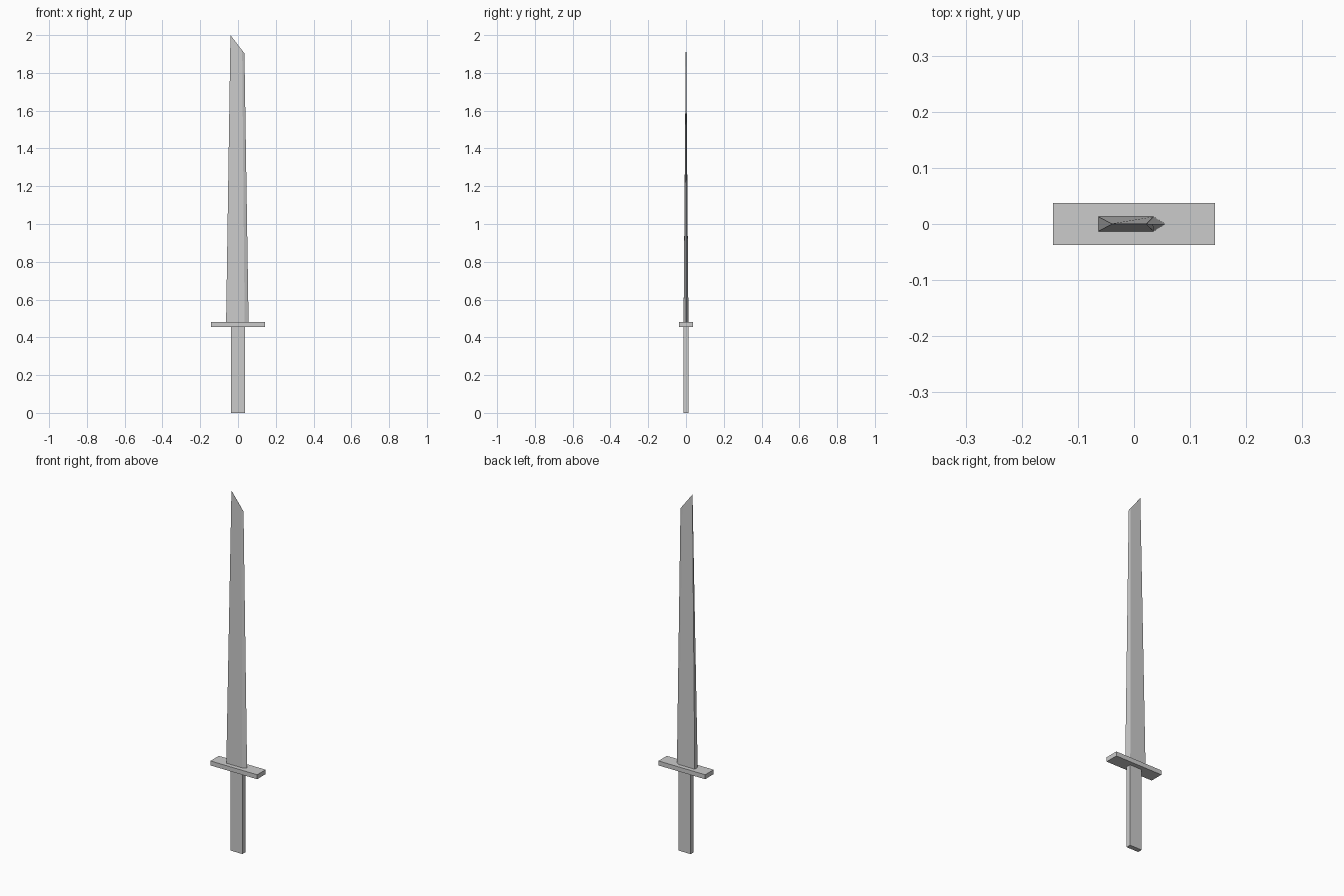
import bpy, bmesh

if "Cube" in bpy.data.objects:
    bpy.data.objects.remove(bpy.data.objects["Cube"])


def make_object(name, bm):
    bmesh.ops.recalc_face_normals(bm, faces=bm.faces)
    mesh = bpy.data.meshes.new(name)
    bm.to_mesh(mesh)
    bm.free()
    obj = bpy.data.objects.new(name, mesh)
    bpy.context.collection.objects.link(obj)
    return obj


def loft(name, lower, upper):
    """Closed solid between two cross-sections with equal point counts."""
    bm = bmesh.new()
    a = [bm.verts.new(p) for p in lower]
    b = [bm.verts.new(p) for p in upper]
    n = len(a)
    bm.faces.new(a)
    bm.faces.new(b)
    for i in range(n):
        j = (i + 1) % n
        bm.faces.new((a[i], a[j], b[j], b[i]))
    return make_object(name, bm)


def block(name, x0, x1, half_y, z0, z1):
    outline = [(x0, -half_y), (x1, -half_y), (x1, half_y), (x0, half_y)]
    return loft(name, [(x, y, z0) for x, y in outline],
                [(x, y, z1) for x, y in outline])


def blade_section(spine, bevel, edge, half_y):
    """Flat spine, two flat sides and a bevelled cutting edge; args are (x, z)."""
    (sx, sz), (bx, bz), (ex, ez) = spine, bevel, edge
    return [(sx, -half_y, sz), (bx, -half_y, bz), (ex, 0, ez),
            (bx, half_y, bz), (sx, half_y, sz)]


# Grip and cross guard
block("grip", -0.038, 0.036, 0.013, 0.0, 0.457)
block("guard", -0.144, 0.144, 0.037, 0.455, 0.48)

# Blade tapering in width and thickness to a slanted tip
loft("blade",
     blade_section((-0.063, 0.478), (0.035, 0.478), (0.056, 0.478), 0.013),
     blade_section((-0.040, 2.0), (0.022, 1.919), (0.034, 1.903), 0.0006))
